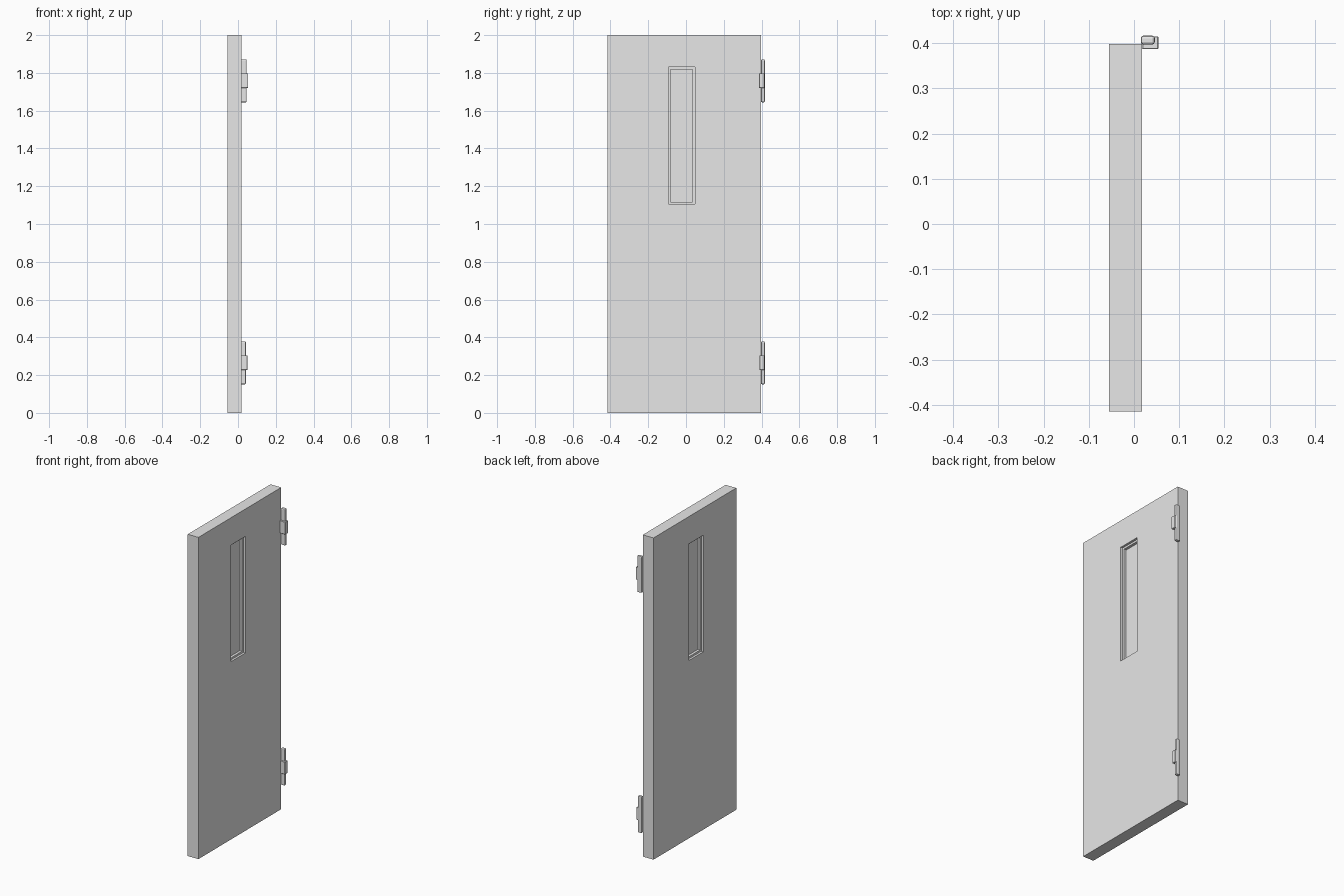
import bpy
import bmesh

cube = bpy.data.objects.get("Cube")
if cube:
    bpy.data.objects.remove(cube, do_unlink=True)

grey = bpy.data.materials.new("plain_grey")
grey.use_nodes = True
colour = (0.8, 0.8, 0.8, 1)
grey.diffuse_color = colour
grey.node_tree.nodes["Principled BSDF"].inputs["Base Color"].default_value = colour


def finish(name, bm):
    bmesh.ops.recalc_face_normals(bm, faces=bm.faces[:])
    mesh = bpy.data.meshes.new(name)
    bm.to_mesh(mesh)
    bm.free()
    mesh.materials.append(grey)
    obj = bpy.data.objects.new(name, mesh)
    bpy.context.collection.objects.link(obj)
    return obj


def box(name, x, y, z, bevel=0, segments=2):
    bm = bmesh.new()
    bmesh.ops.create_cube(bm, size=1)
    for v in bm.verts:
        for axis, (low, high) in enumerate((x, y, z)):
            v.co[axis] = high if v.co[axis] > 0 else low
    if bevel:
        bmesh.ops.bevel(bm, geom=bm.edges[:], offset=bevel, segments=segments,
                        profile=0.5, affect='EDGES')
    return finish(name, bm)


# Door slab: nested rectangles joined from the pane on one side to the other
centre_x = -0.0185
slab = (-0.415, 0.398, 0.0, 2.0)
opening = (-0.093, 0.047, 1.105, 1.83)
pane = (-0.081, 0.035, 1.117, 1.818)
steps = [(pane, 0.0065), (pane, 0.0225), (opening, 0.0225),
         (opening, 0.0365), (slab, 0.0365)]
rings = [(r, -d) for r, d in steps] + [(r, d) for r, d in reversed(steps)]

bm = bmesh.new()
loops = []
for (y0, y1, z0, z1), depth in rings:
    corners = ((y0, z0), (y1, z0), (y1, z1), (y0, z1))
    loops.append([bm.verts.new((centre_x + depth, y, z)) for y, z in corners])
for a, b in zip(loops, loops[1:]):
    for i in range(4):
        j = (i + 1) % 4
        bm.faces.new((a[i], a[j], b[j], b[i]))
bm.faces.new(loops[0])
bm.faces.new(loops[-1])
finish("door_slab_with_window", bm)

# Hinges: a rounded leaf with a wider knuckle around its middle
for label, z, shift in (("lower", 0.265, -0.004), ("upper", 1.758, 0.0)):
    box(label + "_hinge_leaf", (0.015, 0.046 + shift), (0.397, 0.417),
        (z - 0.114, z + 0.114), bevel=0.006)
    box(label + "_hinge_knuckle", (0.018, 0.054 + shift),
        (0.387 - shift / 2, 0.415), (z - 0.038, z + 0.04), bevel=0.0015, segments=1)
